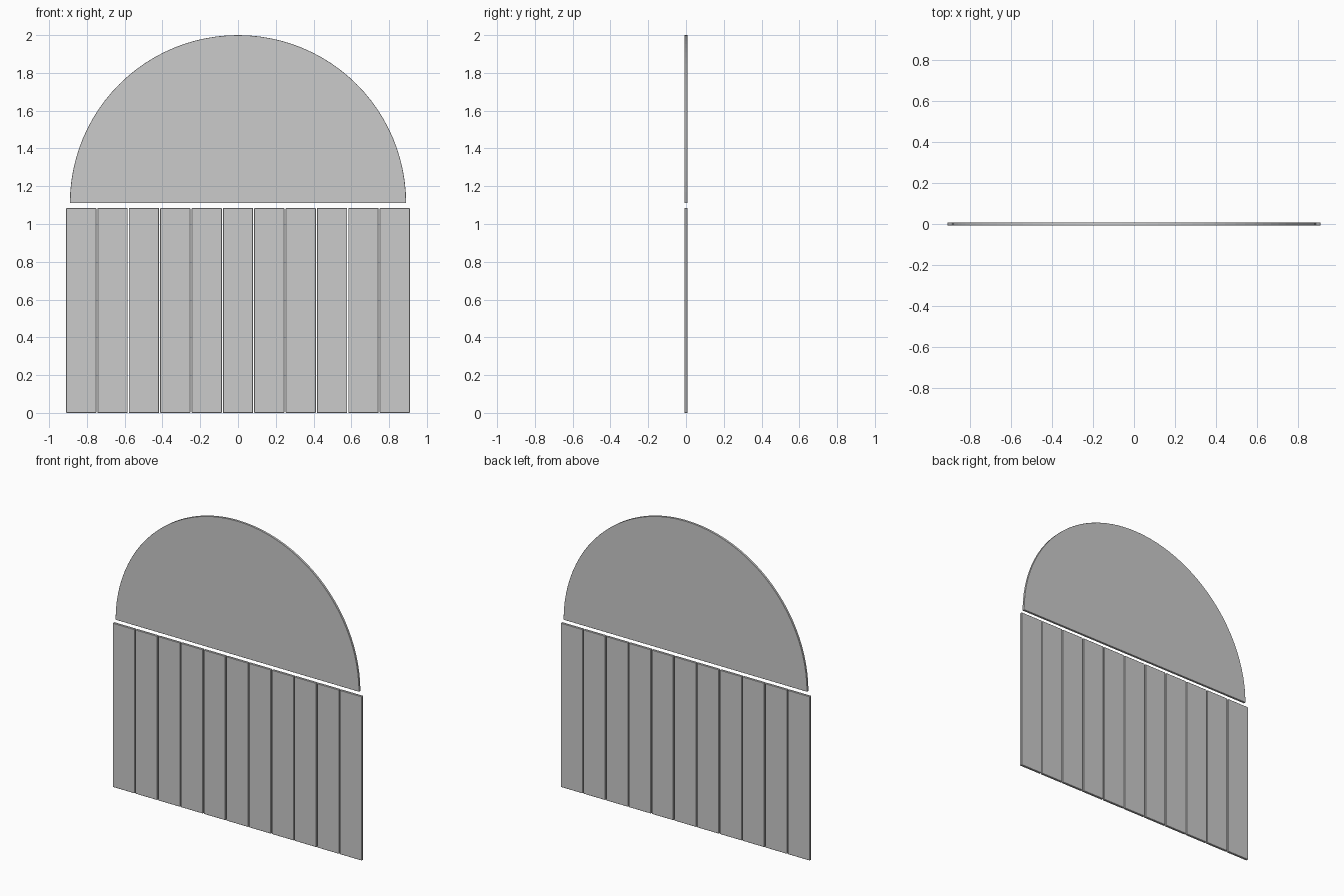
import bpy, bmesh, math

if "Cube" in bpy.data.objects:
    bpy.data.objects.remove(bpy.data.objects["Cube"])

BOARDS, PITCH, WIDTH, HEIGHT, DEPTH = 11, 0.166, 0.16, 1.084, 0.016
RADIUS, ARCH_Z, ARCH_DEPTH, SEGMENTS = 0.89, 1.11, 0.015, 48


def extruded_panel(name, outline, depth, bevel):
    """Extrude an x/z outline through y, with a small edge bevel."""
    bm = bmesh.new()
    face = bm.faces.new([bm.verts.new((x, -depth / 2, z)) for x, z in outline])
    ext = bmesh.ops.extrude_face_region(bm, geom=[face], use_keep_orig=True)
    moved = [v for v in ext["geom"] if isinstance(v, bmesh.types.BMVert)]
    bmesh.ops.translate(bm, verts=moved, vec=(0, depth, 0))
    bmesh.ops.recalc_face_normals(bm, faces=bm.faces)
    mesh = bpy.data.meshes.new(name)
    bm.to_mesh(mesh)
    bm.free()
    obj = bpy.data.objects.new(name, mesh)
    bpy.context.collection.objects.link(obj)
    mod = obj.modifiers.new("edge_bevel", "BEVEL")
    mod.width = bevel
    mod.segments = 1
    mod.limit_method = "ANGLE"
    return obj


# Row of upright boards
for i in range(BOARDS):
    cx = (i - (BOARDS - 1) / 2) * PITCH
    l, r = cx - WIDTH / 2, cx + WIDTH / 2
    extruded_panel(f"board_{i + 1}",
                   [(l, 0), (r, 0), (r, HEIGHT), (l, HEIGHT)], DEPTH, 0.002)

# Half-round panel above the boards
arc = [(RADIUS * math.cos(math.pi * k / SEGMENTS),
        ARCH_Z + RADIUS * math.sin(math.pi * k / SEGMENTS))
       for k in range(SEGMENTS + 1)]
extruded_panel("arched_panel", arc, ARCH_DEPTH, 0.001)
